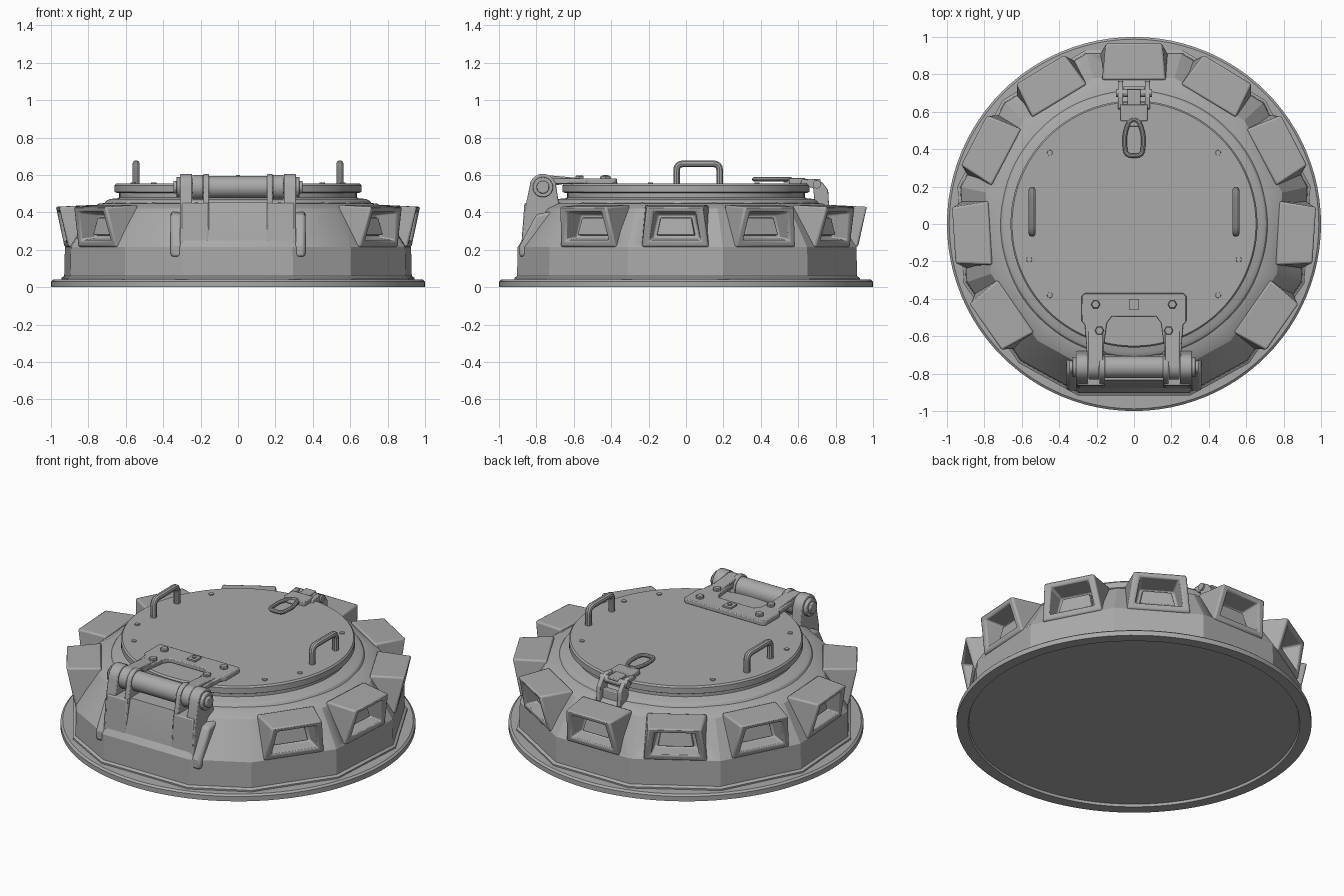
import bpy, bmesh
from math import sin, cos, pi, radians
from mathutils import Vector

if "Cube" in bpy.data.objects:
    bpy.data.objects.remove(bpy.data.objects["Cube"])

GREY = (0.4, 0.4, 0.4, 1)
paint = bpy.data.materials.new("grey_metal")
paint.use_nodes = True
paint.diffuse_color = GREY
paint.node_tree.nodes["Principled BSDF"].inputs["Base Color"].default_value = GREY


def finish(ob, bevel=0.0):
    ob.data.materials.append(paint)
    if bevel:
        mod = ob.modifiers.new("Bevel", "BEVEL")
        mod.width, mod.segments, mod.limit_method = bevel, 2, "ANGLE"
    bpy.ops.object.select_all(action="DESELECT")
    bpy.context.view_layer.objects.active = ob
    ob.select_set(True)
    bpy.ops.object.shade_smooth_by_angle(angle=radians(25))
    return ob


def loft(name, parts, bevel=0.0):
    """Each part is a list of equal rings of points, skinned and capped."""
    bm = bmesh.new()
    for rings in parts:
        rows = [[bm.verts.new(p) for p in ring] for ring in rings]
        n = len(rows[0])
        for a, b in zip(rows, rows[1:]):
            for i in range(n):
                j = (i + 1) % n
                bm.faces.new((a[i], a[j], b[j], b[i]))
        bm.faces.new(rows[0])
        bm.faces.new(rows[-1])
    bmesh.ops.recalc_face_normals(bm, faces=bm.faces)
    me = bpy.data.meshes.new(name)
    bm.to_mesh(me)
    bm.free()
    ob = bpy.data.objects.new(name, me)
    bpy.context.collection.objects.link(ob)
    return finish(ob, bevel)


def steps(n):
    return [2 * pi * i / n for i in range(n)]


def lathe(profile, angles, x=0, y=0):
    return [[(x + r * cos(a), y + r * sin(a), z) for a in angles] for r, z in profile]


def rod(x0, x1, y, z, r, n=32):
    return [[(x, y + r * cos(a), z + r * sin(a)) for a in steps(n)] for x in (x0, x1)]


def prism_x(profile, x0, x1):
    return [[(x, y, z) for y, z in profile] for x in (x0, x1)]


def prism_z(outline, z0, z1):
    return [[(x, y, z) for x, y in outline] for z in (z0, z1)]


def box(x0, x1, y0, y1, z0, z1):
    return prism_z([(x0, y0), (x1, y0), (x1, y1), (x0, y1)], z0, z1)


def tube(name, points, radius, cyclic=False):
    """Round bar with softened corners along a path."""
    cu = bpy.data.curves.new(name, "CURVE")
    cu.dimensions, cu.bevel_depth, cu.bevel_resolution = "3D", radius, 3
    sp = cu.splines.new("POLY")
    path, n = [], len(points)
    for i, p in enumerate(points):
        p = Vector(p)
        if not cyclic and i in (0, n - 1):
            path.append(p)
            continue
        a, b = (p + (Vector(points[k % n]) - p).normalized() * 0.035 for k in (i - 1, i + 1))
        path += [a.lerp(p, t).lerp(p.lerp(b, t), t) for t in (0, .25, .5, .75, 1)]
    sp.points.add(len(path) - 1)
    for q, p in zip(sp.points, path):
        q.co = (*p, 1)
    sp.use_cyclic_u, cu.use_fill_caps = cyclic, True
    ob = bpy.data.objects.new(name, cu)
    bpy.context.collection.objects.link(ob)
    bpy.ops.object.select_all(action="DESELECT")
    bpy.context.view_layer.objects.active = ob
    ob.select_set(True)
    bpy.ops.object.convert(target="MESH")
    return finish(bpy.context.object)


def window_ring(angle, low, high):
    """Four-point trapezoid facing outwards; low and high are (half width, radius, z)."""
    c, s = cos(angle), sin(angle)
    pts = [(-low[0], *low[1:]), low, high, (-high[0], *high[1:])]
    return [(r * c - u * s, r * s + u * c, z) for u, r, z in pts]


ROUND = steps(96)
HOODS = [radians(90 + 31.2 * k) for k in range(-4, 5)]

# Base flange with a shallow recess underneath
loft("base_flange", [lathe([(.93, .015), (.935, 0), (1, 0), (1, .03), (.988, .04), (.9, .042)], ROUND)])

# Faceted armoured body: one facet per periscope and three at the hinge
half = radians(15.6)
corners = [HOODS[0] - half] + [a + half for a in HOODS] + [radians(252), radians(288)]
body = loft("body", [lathe([(.965, .03), (.965, .05), (.95, .06), (.946, .215), (.81, .42),
                            (.76, .447), (.68, .455)], corners)])

# Window openings cut into the body
cutter = loft("window_cutter", [[window_ring(a, (.135, r, .25), (.105, r, .405)) for r in (.8, 1.1)]
                                for a in HOODS])
cutter.hide_render = True
cut = body.modifiers.new("Windows", "BOOLEAN")
cut.operation, cut.solver, cut.object = "DIFFERENCE", "EXACT", cutter
bpy.context.view_layer.objects.active = body
bpy.ops.object.modifier_move_to_index(modifier=cut.name, index=0)
bpy.ops.object.modifier_apply(modifier=cut.name)
bpy.data.objects.remove(cutter)

# Periscope hoods with recessed windows
for i, a in enumerate(HOODS):
    loft(f"periscope_hood_{i + 1}", [[
        window_ring(a, (.18, .77, .215), (.17, .77, .44)),
        window_ring(a, (.18, .918, .215), (.15, .967, .43)),
        window_ring(a, (.138, .928, .25), (.112, .96, .403)),
        window_ring(a, (.125, .84, .262), (.1, .83, .39))]], .01)
    loft(f"periscope_glass_{i + 1}", [[
        window_ring(a, (.105, .82, .275), (.085, .82, .375)),
        window_ring(a, (.1, .875, .28), (.08, .86, .37))]], .005)

# Collar and round lid
loft("hatch_collar", [lathe([(.72, .44), (.705, .462), (.685, .472), (.645, .475), (.635, .48),
                             (.635, .515)], ROUND)])
loft("hatch_lid", [lathe([(.65, .505), (.66, .51), (.66, .545), (.652, .555)], ROUND)])
loft("lid_rivets", [lathe([(.016, .55), (.014, .561)], steps(10), x * s, y)
                    for s in (-1, 1) for x, y in ((.45, .38), (.45, -.38), (.56, -.19))])

# Grab handles
for side, x in (("right", -.545), ("left", .545)):
    tube(f"{side}_grab_handle", [(x, -.05, .54), (x, -.05, .66), (x, .18, .66), (x, .18, .54)], .019)

# Hinge: brackets on the body
PY, PZ = -.765, .535
arc = [(PY + .072 * cos(radians(t)), PZ + .072 * sin(radians(t))) for t in range(0, 181, 20)]
ear = [(-.66, .3), (-.68, .45)] + arc + [(-.865, .4), (-.885, .16), (-.7, .16)]
stem = [(-.66, .3), (-.68, .45), (-.864, .45), (-.885, .16), (-.7, .16)]
for side, s in (("right", -1), ("left", 1)):
    loft(f"{side}_hinge_bracket", [prism_x(ear, s * .245, s * .31), prism_x(ear, s * .155, s * .185),
                                   prism_x(stem, s * .16, s * .3)], .006)
    loft(f"{side}_hinge_knuckle", [rod(s * .186, s * .243, PY, PZ, .066)], .004)
    loft(f"{side}_pin_cap", [rod(s * .3, s * .33, PY, PZ, .054), rod(s * .32, s * .345, PY, PZ, .034)], .005)
    # Reinforced wall beside the bracket
    loft(f"{side}_bracket_web", [prism_x([(-.7, .2), (-.7, .41), (-.8, .39), (-.89, .22), (-.89, .16)],
                                         s * .3, s * .36)], .015)
loft("hinge_barrel", [rod(-.16, .16, PY, PZ, .059)], .005)
loft("hinge_back_plate", [prism_x([(-.7, .17), (-.886, .17), (-.872, .3), (-.835, .455), (-.7, .455)],
                                  -.162, .162)])

# Hinge: strap on the lid
right_half = [(0, -.37), (.265, -.37), (.28, -.385), (.28, -.52), (.262, -.54), (.25, -.72),
              (.165, -.72), (.16, -.64), (.145, -.53), (.12, -.495), (0, -.495)]
strap = right_half + [(-x, y) for x, y in right_half[-2:0:-1]]
loft("hinge_strap", [prism_z(strap, .553, .582)], .005)
for side, s in (("right", -1), ("left", 1)):
    loft(f"{side}_hinge_arm", [prism_x([(-.56, .56), (-.56, .582), (-.66, .592), (-.76, .6), (-.76, .53),
                                        (-.67, .55)], s * .165, s * .243)], .004)
loft("hinge_bolts", [lathe([(.025, .57), (.025, .592), (.02, .598)], steps(6), s * x, y)
                     for s in (-1, 1) for x, y in ((.205, -.43), (.185, -.57))])
loft("hinge_stop", [box(-.028, .028, -.46, -.4, .57, .592), lathe([(.012, .59), (.012, .6)], steps(10), 0, -.43)])

# Rear latch
side_plate = [(.61, .55), (.62, .575), (.68, .58), (.73, .56), (.76, .52), (.765, .43), (.69, .43),
              (.68, .53)]
for side, s in (("right", -1), ("left", 1)):
    loft(f"{side}_latch_plate", [prism_x(side_plate, s * .058, s * .085)], .005)
loft("latch_pins", [rod(-.095, .095, .7, .55, .022, 16), rod(-.07, .07, .62, .565, .016, 16)])
loft("latch_tongue", [box(-.072, .072, .55, .64, .55, .583), box(-.035, .035, .52, .72, .56, .578),
                      box(-.06, .06, .7, .735, .43, .5)], .005)
tube("latch_loop", [(-.025, .56, .577), (-.052, .47, .577), (-.045, .365, .577), (.045, .365, .577),
                    (.052, .47, .577), (.025, .56, .577)], .012, cyclic=True)
